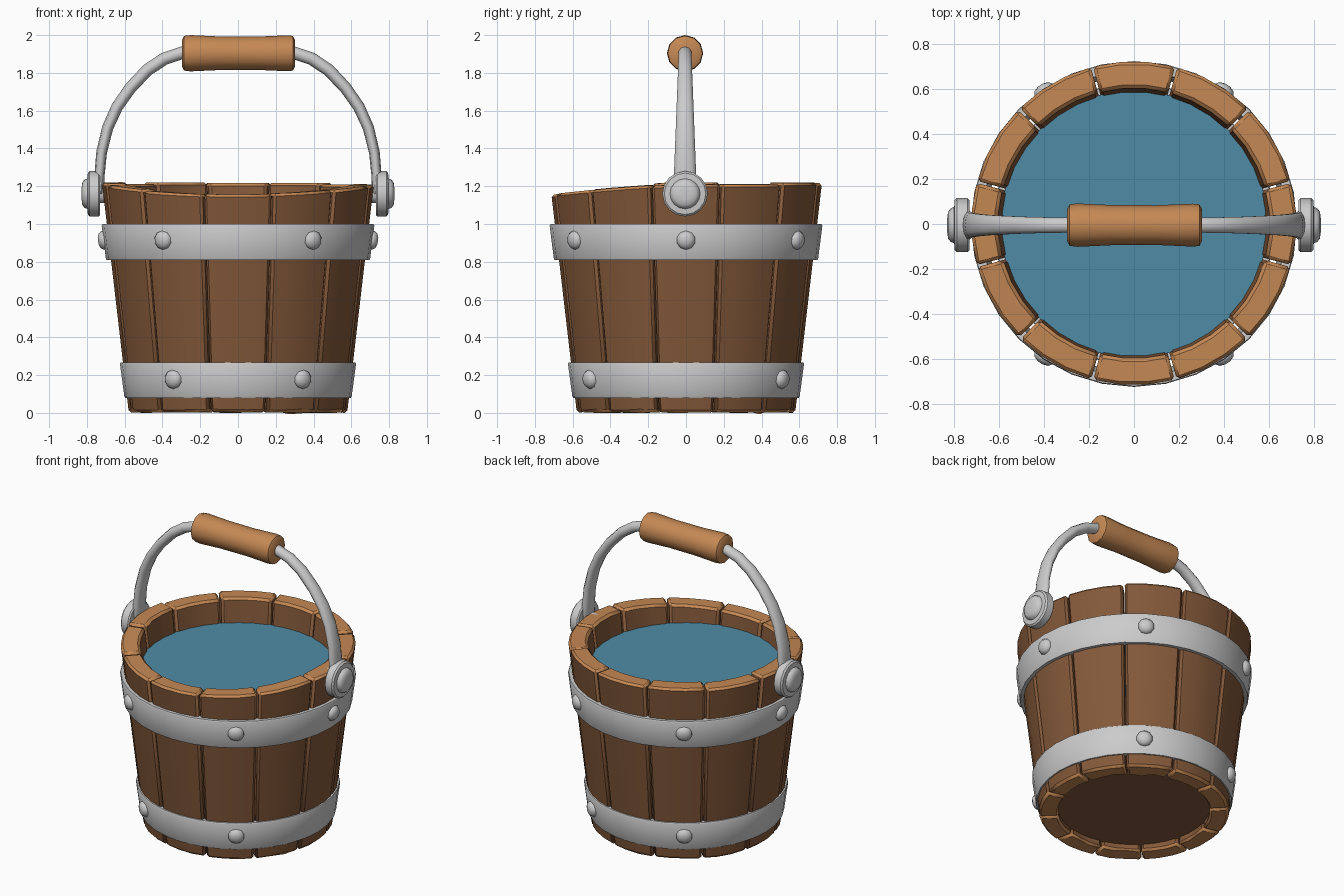
import bpy, bmesh, math, random
from mathutils import Matrix, Vector

if "Cube" in bpy.data.objects:
    bpy.data.objects.remove(bpy.data.objects["Cube"])

random.seed(4)


def material(name, rgb):
    m = bpy.data.materials.new(name)
    m.diffuse_color = (*rgb, 1)
    m.use_nodes = True
    m.node_tree.nodes["Principled BSDF"].inputs["Base Color"].default_value = m.diffuse_color
    return m


WOOD = material("dark_wood", (0.23, 0.10, 0.042))
LIGHT = material("cut_wood", (0.56, 0.25, 0.09))
WATER = material("water", (0.08, 0.26, 0.38))


def finish(name, bm, mats=(), angle=40):
    bmesh.ops.recalc_face_normals(bm, faces=bm.faces)
    me = bpy.data.meshes.new(name)
    bm.to_mesh(me)
    bm.free()
    ob = bpy.data.objects.new(name, me)
    bpy.context.collection.objects.link(ob)
    for m in mats:
        me.materials.append(m)
    bpy.context.view_layer.objects.active = ob
    ob.select_set(True)
    bpy.ops.object.shade_smooth_by_angle(angle=math.radians(angle))
    ob.select_set(False)
    return ob


def skin(bm, rings, closed=False):
    """Join equal rings of points with quads, capping the ends if open."""
    vs = [[bm.verts.new(p) for p in r] for r in rings]
    n = len(vs[0])
    pairs = list(zip(vs, vs[1:])) + ([(vs[-1], vs[0])] if closed else [])
    for a, b in pairs:
        for i in range(n):
            bm.faces.new((a[i], a[(i + 1) % n], b[(i + 1) % n], b[i]))
    if not closed:
        bm.faces.new(vs[0][::-1])
        bm.faces.new(vs[-1])


def lathe(name, profile, sides, mat=Matrix(), closed=False, mats=(), angle=40):
    """Spin (radius, height) points round z, then place with a matrix."""
    bm = bmesh.new()
    skin(bm, [[mat @ Vector((r * math.cos(2 * math.pi * i / sides),
                             r * math.sin(2 * math.pi * i / sides), z))
               for i in range(sides)] for r, z in profile], closed)
    return finish(name, bm, mats, angle)


# Staves: twelve tapered boards with slightly uneven tops
def stave(k):
    mid, half = math.radians(30 * k), math.radians(14.6)
    cuts = [mid + half * t for t in (-1, -0.33, 0.33, 1)]

    def top(a):
        s = -math.sin(a)
        return 1.215 - 0.055 * max(0, s) ** 1.5 + lift

    lift = random.uniform(-0.008, 0.006)
    rings = []
    for t in (0, 0.5, 1):
        ring = []
        for arc, inner in ((cuts, 0), (cuts[::-1], 1)):
            for a in arc:
                z = random.uniform(0, 0.006) if t == 0 else top(a) * t
                r = 0.58 + 0.142 * z / 1.215 - 0.118 * inner
                ring.append((r * math.cos(a), r * math.sin(a), z))
        rings.append(ring)
    bm = bmesh.new()
    skin(bm, rings)
    bm.faces.ensure_lookup_table()
    for f in bm.faces[-2:]:
        f.material_index = 1
    ob = finish(f"stave_{k + 1}", bm, (WOOD, LIGHT))
    bev = ob.modifiers.new("bevel", 'BEVEL')
    bev.width, bev.segments = 0.014, 1
    bev.limit_method, bev.angle_limit = 'ANGLE', math.radians(40)


for k in range(12):
    stave(k)

# Bottom board and water surface
lathe("bottom_board", [(0.485, 0.05), (0.49, 0.10)], 24, mats=(WOOD,))
lathe("water_surface", [(0.59, 1.04), (0.592, 1.06)], 24, mats=(WATER,))


# Iron hoops
def hoop(name, z0, z1, r0, r1):
    t = 0.045
    lathe(name, [(r0 - t, z0), (r0 - 0.004, z0), (r0, z0 + 0.008),
                 (r1, z1 - 0.008), (r1 - 0.004, z1), (r1 - t, z1)], 32, closed=True)


hoop("upper_hoop", 0.81, 1.0, 0.70, 0.722)
hoop("lower_hoop", 0.08, 0.268, 0.602, 0.625)

# Rivets
for label, z, r, angles in (("upper", 0.915, 0.705, (0, 56, 124, 180, 236, 304)),
                            ("lower", 0.178, 0.608, (56, 124, 236, 304))):
    for a in angles:
        place = (Matrix.Rotation(math.radians(a), 4, 'Z') @ Matrix.Translation((r, 0, z))
                 @ Matrix.Rotation(math.radians(97), 4, 'Y'))
        lathe(f"{label}_rivet_{a}", [(0.05, -0.01), (0.05, 0.012), (0.038, 0.028), (0.016, 0.036)],
              10, place, angle=60)

# Handle pivots: washer, raised cap and pin
for side, s in (("right", 1), ("left", -1)):
    place = Matrix.Translation((0, -0.005, 1.16)) @ Matrix.Rotation(s * math.pi / 2, 4, 'Y')
    lathe(f"{side}_pivot", [(0.05, 0.66), (0.05, 0.73), (0.112, 0.73), (0.12, 0.738), (0.12, 0.785),
                            (0.11, 0.795), (0.08, 0.797), (0.075, 0.812), (0.06, 0.824), (0.03, 0.828)],
          16, place)

# Bail: half an arch swept with a flattened section, then mirrored
half_path = [(0.735, 1.16), (0.733, 1.26), (0.722, 1.38), (0.69, 1.51), (0.64, 1.62), (0.57, 1.72),
             (0.48, 1.815), (0.39, 1.875), (0.30, 1.905), (0.15, 1.91)]
path = half_path + [(-x, z) for x, z in reversed(half_path)]
rings = []
for i, (x, z) in enumerate(path):
    p, q = path[max(i - 1, 0)], path[min(i + 1, len(path) - 1)]
    tan = Vector((q[0] - p[0], 0, q[1] - p[1])).normalized()
    out = Vector((tan.z, 0, -tan.x))
    u = (z - 1.16) / 0.75
    wide, thin = 0.066 - 0.031 * u, 0.026 + 0.008 * u
    rings.append([Vector((x, -0.005, z)) + out * thin * math.cos(a) + Vector((0, wide * math.sin(a), 0))
                  for a in (math.pi / 5 * j for j in range(10))])
bm = bmesh.new()
skin(bm, rings)
finish("bail_handle", bm, angle=60)

# Wooden grip, slightly waisted
lathe("grip", [(0.07, -0.297), (0.092, -0.285), (0.096, -0.25), (0.089, -0.1), (0.088, 0.1),
               (0.095, 0.26), (0.092, 0.29), (0.07, 0.302)], 12,
      Matrix.Translation((0, -0.005, 1.904)) @ Matrix.Rotation(math.pi / 2, 4, 'Y'),
      mats=(LIGHT,))
